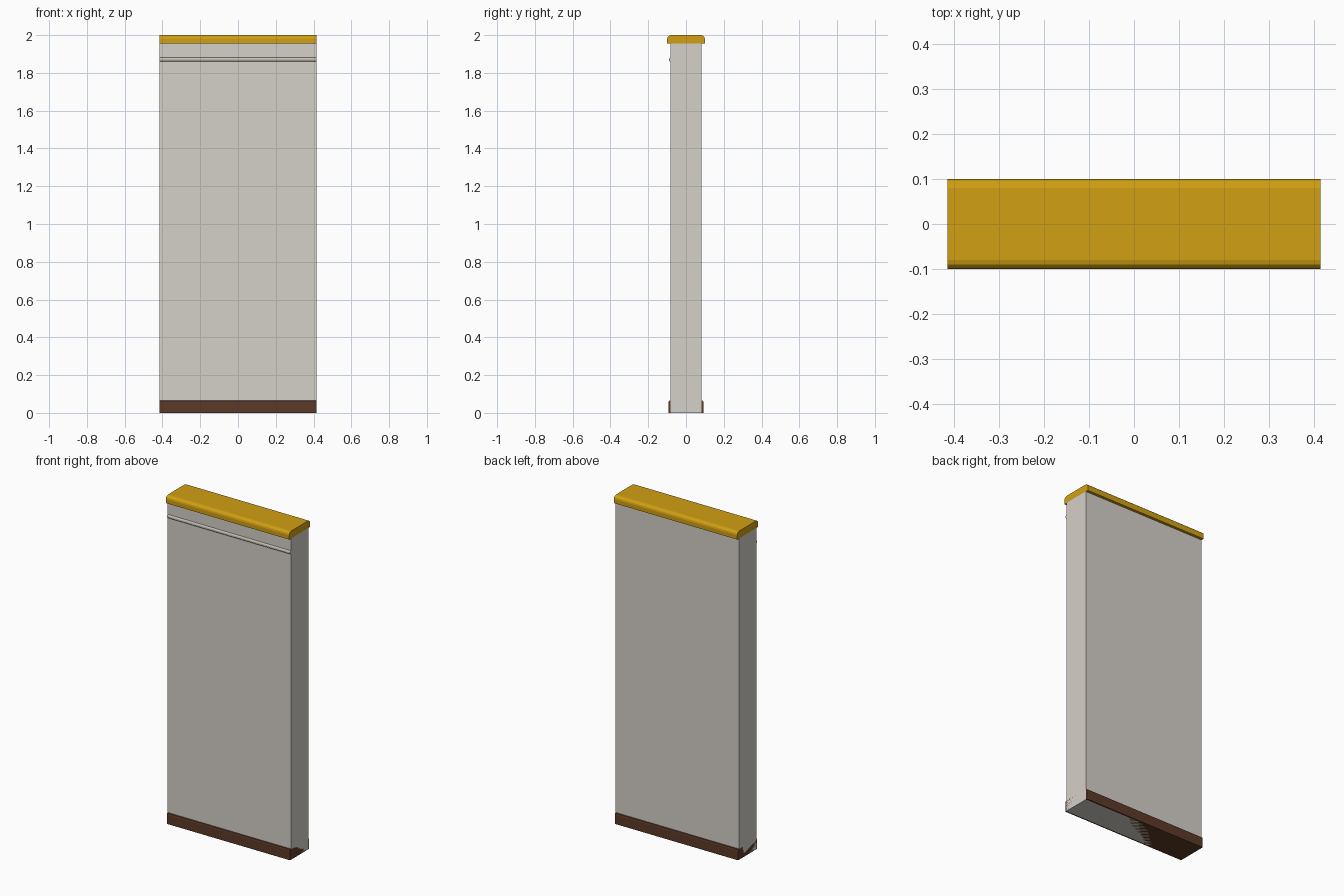
import bpy, bmesh, math

if "Cube" in bpy.data.objects:
    bpy.data.objects.remove(bpy.data.objects["Cube"])

HALF = 0.415  # half length of the wall along x


def material(name, rgb):
    m = bpy.data.materials.new(name)
    m.diffuse_color = (*rgb, 1)
    m.use_nodes = True
    m.node_tree.nodes["Principled BSDF"].inputs["Base Color"].default_value = m.diffuse_color
    return m


def extrude_profile(name, points, mat):
    """Extrude a closed (y, z) profile along the full wall length."""
    bm = bmesh.new()
    face = bm.faces.new([bm.verts.new((-HALF, y, z)) for y, z in points])
    ext = bmesh.ops.extrude_face_region(bm, geom=[face])
    verts = [v for v in ext["geom"] if isinstance(v, bmesh.types.BMVert)]
    bmesh.ops.translate(bm, verts=verts, vec=(2 * HALF, 0, 0))
    bmesh.ops.recalc_face_normals(bm, faces=bm.faces)
    mesh = bpy.data.meshes.new(name)
    bm.to_mesh(mesh)
    bm.free()
    mesh.materials.append(mat)
    obj = bpy.data.objects.new(name, mesh)
    bpy.context.collection.objects.link(obj)
    return obj


def rounded_top(half, z0, z1, r, seg):
    """Box profile whose two upper corners are rounded."""
    arc = [(half - r + r * math.cos(a), z1 - r + r * math.sin(a))
           for a in (math.pi / 2 * i / seg for i in range(seg + 1))]
    return ([(-half, z0), (half, z0)] + arc
            + [(-y, z) for y, z in reversed(arc)])


plaster = material("plaster", (0.665, 0.63, 0.58))
bead_paint = material("bead_paint", (0.58, 0.54, 0.47))
gold = material("gold", (0.64, 0.35, 0.006))
brown = material("brown", (0.107, 0.042, 0.021))

# Wall slab
extrude_profile("wall_panel", [(-0.083, 0), (0.083, 0), (0.083, 1.956), (-0.083, 1.956)], plaster)

# Skirting wrapping both faces at the floor
extrude_profile("baseboard", rounded_top(0.092, 0, 0.066, 0.008, 2), brown)

# Rounded coping on top
extrude_profile("top_cap", rounded_top(0.1, 1.955, 2.0, 0.02, 3), gold)

# Thin half-round bead on the front face only
bead = [(-0.082 - 0.009 * math.sin(math.pi * i / 6), 1.87 + 0.011 * math.cos(math.pi * i / 6))
        for i in range(7)]
extrude_profile("front_bead", bead, bead_paint)
